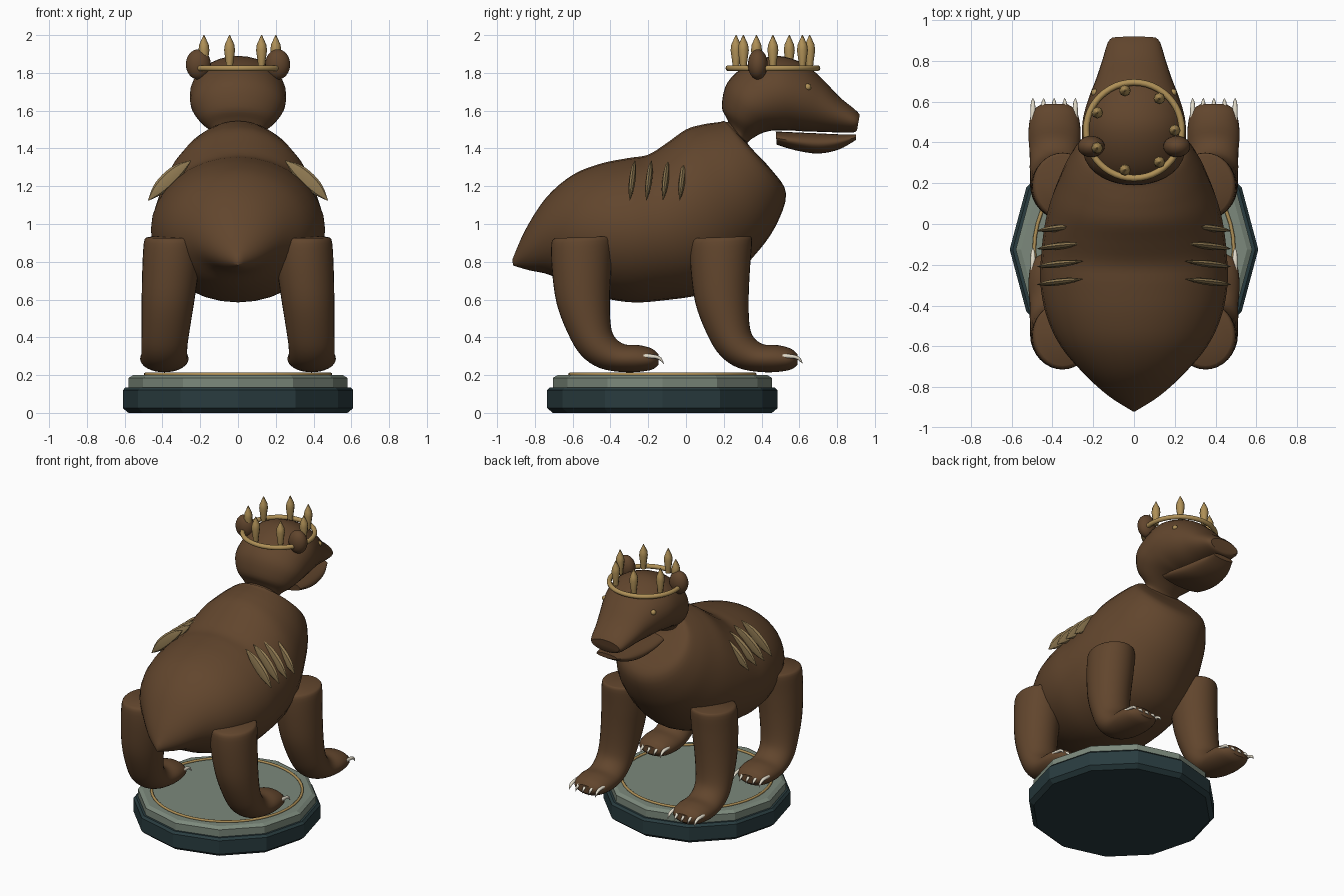
import bpy
import bmesh
from math import cos, sin, pi, radians
from mathutils import Vector

if "Cube" in bpy.data.objects:
    bpy.data.objects.remove(bpy.data.objects["Cube"])


def make_material(name, red, green, blue):
    mat = bpy.data.materials.new(name)
    mat.use_nodes = True
    colour = (red, green, blue, 1)
    mat.diffuse_color = colour
    mat.node_tree.nodes["Principled BSDF"].inputs["Base Color"].default_value = colour
    return mat


FUR = make_material("brown fur", .12, .06, .026)
GOLD = make_material("gold", .43, .28, .095)
BRONZE = make_material("dull bronze", .28, .195, .085)
IVORY = make_material("ivory claw", .75, .7, .58)
SAGE = make_material("sage stone", .2, .25, .2)
DARK = make_material("dark teal stone", .022, .045, .05)


def finish(name, bm, mat, smooth_angle=40):
    bmesh.ops.recalc_face_normals(bm, faces=bm.faces)
    mesh = bpy.data.meshes.new(name)
    bm.to_mesh(mesh)
    bm.free()
    mesh.materials.append(mat)
    obj = bpy.data.objects.new(name, mesh)
    bpy.context.collection.objects.link(obj)
    if smooth_angle:
        bpy.ops.object.select_all(action="DESELECT")
        obj.select_set(True)
        bpy.context.view_layer.objects.active = obj
        bpy.ops.object.shade_smooth_by_angle(angle=radians(smooth_angle))
    return obj


def spline(p, q, r, s, t):
    return q + (r - p) * (t / 2) + (p * 2 - q * 5 + r * 4 - s) * (t * t / 2) \
        + (q * 3 - p - r * 3 + s) * (t ** 3 / 2)


def loft(name, rings, mat, sides=32, steps=4, angle=40):
    """Skin elliptical rings, each a centre and two half axes, along a smooth path."""
    dense = []
    last = len(rings) - 1
    for i in range(last):
        near = [rings[max(0, min(last, k))] for k in range(i - 1, i + 3)]
        for j in range(steps):
            dense.append([spline(*[ring[a] for ring in near], j / steps) for a in range(3)])
    dense.append(rings[-1])
    bm = bmesh.new()
    loops = [[bm.verts.new(c + a * cos(2 * pi * k / sides) + b * sin(2 * pi * k / sides))
              for k in range(sides)] for c, a, b in dense]
    for one, two in zip(loops, loops[1:]):
        for k in range(sides):
            n = (k + 1) % sides
            bm.faces.new((one[k], one[n], two[n], two[k]))
    bm.faces.new(loops[0])
    bm.faces.new(loops[-1])
    return finish(name, bm, mat, angle)


def profile_rings(sections, x=0, shift=0):
    """Rings from upper point (y, z), lower point (y, z) and half width."""
    rings = []
    for ty, tz, by, bz, width in sections:
        top, low = Vector((x, ty + shift, tz)), Vector((x, by + shift, bz))
        rings.append(((top + low) / 2, Vector((width, 0, 0)), (top - low) / 2))
    return rings


def lathe(name, outline, mat, centre, sides, angle=0):
    rings = [(Vector(centre) + Vector((0, 0, z)), Vector((r, 0, 0)), Vector((0, r, 0)))
             for r, z in outline]
    return loft(name, rings, mat, sides, 1, angle)


def ball(name, centre, radii, mat):
    bm = bmesh.new()
    bmesh.ops.create_uvsphere(bm, u_segments=24, v_segments=16, radius=1)
    bmesh.ops.scale(bm, vec=radii, verts=bm.verts)
    bmesh.ops.translate(bm, vec=centre, verts=bm.verts)
    return finish(name, bm, mat)


def hoop(name, centre, major, minor, mat):
    bpy.ops.mesh.primitive_torus_add(location=centre, major_radius=major, minor_radius=minor,
                                     major_segments=48, minor_segments=10)
    obj = bpy.context.object
    obj.name = name
    obj.data.materials.append(mat)
    bpy.ops.object.shade_smooth_by_angle(angle=radians(60))


# Pedestal
MID = -.125
lathe("pedestal_base", [(.58, 0), (.61, .025), (.61, .12), (.595, .135)], DARK, (0, MID, 0), 12)
lathe("pedestal_top", [(.58, .13), (.58, .185), (.555, .2)], SAGE, (0, MID, 0), 12)
hoop("pedestal_ring", (0, MID, .204), .49, .009, GOLD)

# Torso from rump to neck
loft("torso", profile_rings([
    (-.92, .81, -.915, .78, .008),
    (-.85, .97, -.83, .755, .13),
    (-.74, 1.14, -.72, .73, .25),
    (-.6, 1.26, -.6, .665, .36),
    (-.45, 1.32, -.45, .612, .43),
    (-.3, 1.35, -.28, .585, .46),
    (-.2, 1.367, -.1, .598, .455),
    (-.1, 1.43, .07, .625, .44),
    (0, 1.5, .22, .69, .41),
    (.08, 1.525, .36, .83, .365),
    (.14, 1.535, .47, .98, .32),
    (.18, 1.54, .53, 1.16, .26),
    (.2, 1.545, .45, 1.29, .2),
    (.22, 1.54, .33, 1.42, .125),
    (.25, 1.56, .34, 1.45, .11)]), FUR)

# Head and lower jaw
loft("head", profile_rings([
    (.235, 1.52, .32, 1.42, .125),
    (.215, 1.56, .34, 1.445, .14),
    (.19, 1.625, .4, 1.48, .2),
    (.22, 1.75, .46, 1.495, .245),
    (.33, 1.845, .52, 1.495, .255),
    (.48, 1.89, .56, 1.495, .25),
    (.62, 1.85, .63, 1.49, .22),
    (.72, 1.77, .71, 1.488, .185),
    (.81, 1.675, .8, 1.485, .155),
    (.89, 1.61, .885, 1.485, .13),
    (.92, 1.58, .905, 1.495, .11)]), FUR)
loft("lower_jaw", profile_rings([
    (.475, 1.49, .48, 1.42, .16),
    (.58, 1.485, .58, 1.39, .16),
    (.7, 1.48, .7, 1.373, .145),
    (.81, 1.475, .81, 1.395, .12),
    (.9, 1.475, .9, 1.445, .08)]), FUR)

# Crown with seven spikes
CROWN = Vector((0, .46, 1.825))
hoop("crown_band", CROWN, .235, .016, GOLD)
for i in range(7):
    turn = 2 * pi * i / 7
    lathe("crown_spike", [(.017, 0), (.02, .03), (.029, .095), (.025, .125), (.002, .176)], GOLD,
          CROWN + Vector((.2 * cos(turn), .2 * sin(turn), 0)), 8, 50)

LEG = [
    (.335, .935, .04, .925, .13),
    (.35, .915, .022, .895, .148),
    (.34, .78, .025, .76, .15),
    (.332, .62, .05, .58, .14),
    (.335, .48, .11, .42, .128),
    (.355, .405, .18, .305, .122),
    (.41, .363, .28, .237, .122),
    (.49, .358, .42, .215, .128),
    (.555, .34, .545, .226, .11),
    (.59, .31, .59, .255, .06)]

for side, label in ((1, "left"), (-1, "right")):
    ball(label + "_ear", (side * .21, .38, 1.845), (.066, .052, .08), FUR)
    ball(label + "_eye", (side * .192, .645, 1.725), (.018, .018, .018), GOLD)

    # Legs, each with five curved claws
    for shift, place in ((0, "front"), (-.735, "back")):
        rings = profile_rings(LEG, 0, shift)
        for ring in rings:
            height = ring[0].z
            ring[0].x = side * (.39 - .04 * max(0, min(1, (height - .35) / .5)))
        loft(f"{label}_{place}_leg", rings, FUR)
        for k in range(5):
            x = side * (.288 + .052 * k)
            path = [(.51, .3, .013), (.57, .298, .012), (.6, .285, .009), (.617, .26, .001)]
            claw = [(Vector((x, y + shift, z)), Vector((r, 0, 0)),
                     Vector((0, r * i / 3, r * (1 - i / 5)))) for i, (y, z, r) in enumerate(path)]
            loft(f"{label}_{place}_claw", claw, IVORY, 8, 2, 60)

    # Slash-shaped ridges on the flanks
    for k in range(4):
        y = -.285 + .088 * k
        path = [(.25, 1.335, .002), (.31, 1.29, .03), (.37, 1.235, .038),
                (.425, 1.18, .03), (.475, 1.125, .002)]
        ridge = [(Vector((side * x, y + .015 - i * .007, z)), Vector((0, r * .45, 0)),
                  Vector((side * r * .75, 0, r * .75))) for i, (x, z, r) in enumerate(path)]
        loft(label + "_flank_ridge", ridge, BRONZE, 8, 3, 30)
